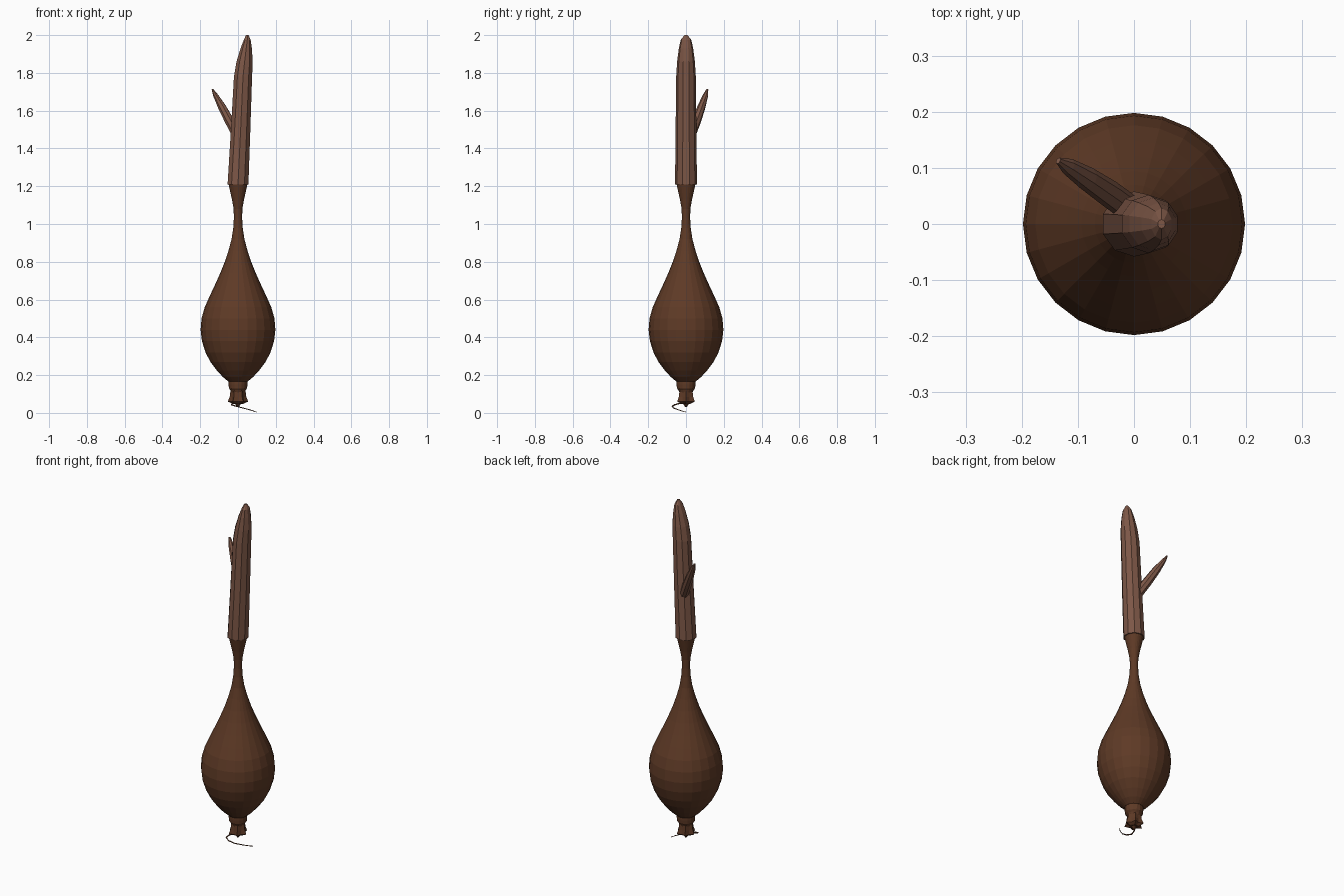
import bpy, bmesh, math
from mathutils import Vector

if "Cube" in bpy.data.objects:
    bpy.data.objects.remove(bpy.data.objects["Cube"])


def material(name, rgb):
    m = bpy.data.materials.new(name)
    m.diffuse_color = (*rgb, 1)
    m.use_nodes = True
    m.node_tree.nodes["Principled BSDF"].inputs["Base Color"].default_value = m.diffuse_color
    return m


BODY = material("dark brown", (0.112, 0.042, 0.019))
WOOD = material("light brown", (0.205, 0.095, 0.062))


def loft(name, rings, mat):
    """Skin a list of equal-length vertex rings and cap both ends."""
    bm = bmesh.new()
    loops = [[bm.verts.new(p) for p in ring] for ring in rings]
    n = len(loops[0])
    for a, b in zip(loops, loops[1:]):
        for i in range(n):
            j = (i + 1) % n
            bm.faces.new((a[i], a[j], b[j], b[i]))
    bm.faces.new(loops[0][::-1])
    bm.faces.new(loops[-1])
    bmesh.ops.recalc_face_normals(bm, faces=bm.faces)
    mesh = bpy.data.meshes.new(name)
    bm.to_mesh(mesh)
    bm.free()
    mesh.materials.append(mat)
    obj = bpy.data.objects.new(name, mesh)
    bpy.context.collection.objects.link(obj)
    return obj


def ring(z, rx, ry=None, cx=0.0, n=24, turn=0.0):
    ry = rx if ry is None else ry
    angles = [math.tau * i / n + turn for i in range(n)]
    return [Vector((cx + rx * math.cos(a), ry * math.sin(a), z)) for a in angles]


def tube(name, path, sizes, mat, n=8):
    """Sweep an oval section (wide, thick) along a path."""
    pts = [Vector(p) for p in path]
    rings = []
    for i, p in enumerate(pts):
        d = (pts[min(i + 1, len(pts) - 1)] - pts[max(i - 1, 0)]).normalized()
        side = d.cross(Vector((0, 0, 1))).normalized()
        up = side.cross(d)
        w, t = sizes[i]
        rings.append([p + side * w * math.cos(math.tau * k / n)
                      + up * t * math.sin(math.tau * k / n) for k in range(n)])
    return loft(name, rings, mat)


# Pear-shaped bulb running up into a thin neck and flared socket
profile = [(0.165, 0.05), (0.19, 0.08), (0.225, 0.112), (0.27, 0.146), (0.32, 0.172),
           (0.38, 0.191), (0.44, 0.198), (0.50, 0.193), (0.56, 0.176), (0.62, 0.149),
           (0.68, 0.121), (0.74, 0.094), (0.80, 0.070), (0.86, 0.050), (0.92, 0.034),
           (0.98, 0.025), (1.03, 0.022), (1.08, 0.023), (1.13, 0.032), (1.17, 0.041), (1.215, 0.051)]
loft("bulb", [ring(z, r) for z, r in profile], BODY)

# Collar below the bulb
collar = [(0.105, 0.034), (0.12, 0.040), (0.13, 0.048), (0.15, 0.050), (0.17, 0.050)]
loft("collar", [ring(z, r, n=16) for z, r in collar], BODY)


# Ribbed calyx: alternating radii give six points
def star(z, outer, inner):
    pts = ring(z, 1.0, n=12)
    return [Vector((p.x * r, p.y * r, z)) for i, p in enumerate(pts)
            for r in [outer if i % 2 == 0 else inner]]


loft("calyx", [star(0.048, 0.028, 0.02), star(0.06, 0.054, 0.036), star(0.085, 0.044, 0.036),
               star(0.115, 0.040, 0.034), star(0.125, 0.036, 0.034)], BODY)
loft("calyx_tip", [ring(0.03, 0.004, n=8), ring(0.045, 0.014, n=8), ring(0.06, 0.016, n=8)], BODY)

# Curling root thread
tail = [(-0.01, -0.01, 0.055), (-0.03, -0.035, 0.05), (-0.035, -0.06, 0.043), (-0.01, -0.073, 0.035),
        (0.025, -0.066, 0.026), (0.06, -0.042, 0.017), (0.085, -0.018, 0.009), (0.098, 0.0, 0.004)]
tube("root_thread", tail, [(0.0045 - 0.0004 * i,) * 2 for i in range(len(tail))], BODY, 6)

# Leaning stick with a slanted cut at its top: (z, left x, right x, half depth)
stick = [(1.21, -0.058, 0.058, 0.058), (1.50, -0.040, 0.068, 0.055), (1.78, -0.024, 0.077, 0.052),
         (1.86, -0.010, 0.080, 0.047), (1.93, 0.012, 0.075, 0.038),
         (1.975, 0.030, 0.068, 0.028), (2.0, 0.042, 0.056, 0.008)]
loft("stick", [ring(z, (b - a) / 2, d, (a + b) / 2, 10, math.pi / 10) for z, a, b, d in stick], WOOD)

# Side shoot angled back and to the left
shoot = [(0.0, 0.022, 1.46), (-0.045, 0.055, 1.545), (-0.085, 0.082, 1.62),
         (-0.118, 0.103, 1.68), (-0.135, 0.113, 1.713)]
tube("side_shoot", shoot, [(0.024, 0.026), (0.024, 0.026), (0.021, 0.022), (0.015, 0.013), (0.006, 0.004)], WOOD)
